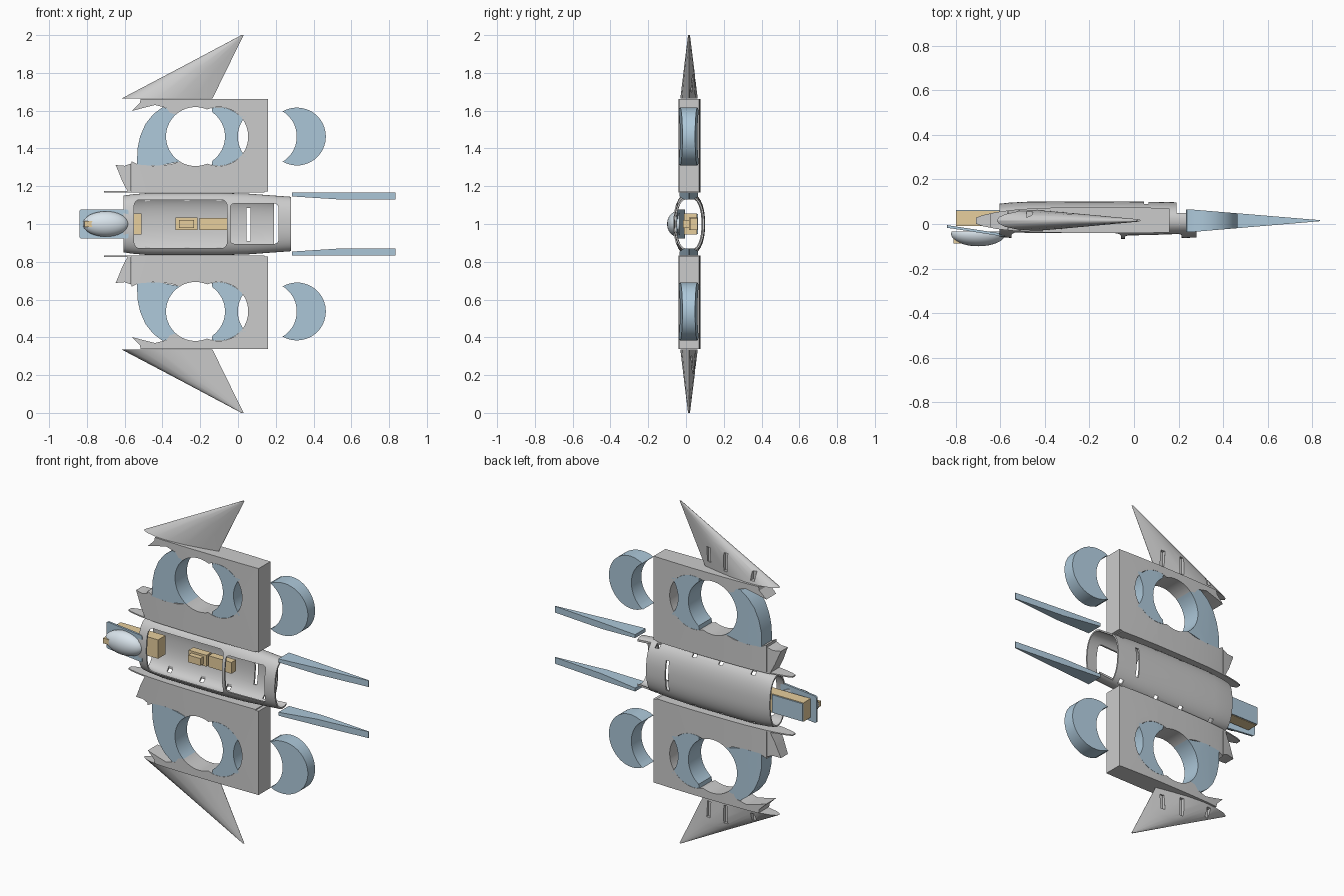
import bpy, bmesh
from math import sin, cos, pi, radians
from mathutils import Vector

if "Cube" in bpy.data.objects:
    bpy.data.objects.remove(bpy.data.objects["Cube"])


def mat(name, rgb):
    m = bpy.data.materials.new(name)
    m.diffuse_color = (*rgb, 1)
    m.use_nodes = True
    m.node_tree.nodes["Principled BSDF"].inputs["Base Color"].default_value = m.diffuse_color
    return m


BLUE = mat("blue", (0.42, 0.58, 0.70))
TAN = mat("tan", (0.80, 0.62, 0.34))
PALE = mat("pale", (0.70, 0.78, 0.84))


def finish(bm, name, material=None, smooth=True):
    bmesh.ops.recalc_face_normals(bm, faces=bm.faces[:])
    me = bpy.data.meshes.new(name)
    bm.to_mesh(me)
    bm.free()
    ob = bpy.data.objects.new(name, me)
    bpy.context.collection.objects.link(ob)
    if material:
        me.materials.append(material)
    if smooth:
        bpy.ops.object.select_all(action='DESELECT')
        ob.select_set(True)
        bpy.context.view_layer.objects.active = ob
        bpy.ops.object.shade_smooth_by_angle(angle=radians(30))
    return ob


def box(name, x, y, z, material=None, bevel=0.0):
    """Box from ranges; bevel rounds the edges that run along y."""
    bm = bmesh.new()
    bmesh.ops.create_cube(bm, size=1)
    for v in bm.verts:
        v.co = Vector((r[0] + (c + 0.5) * (r[1] - r[0]) for c, r in zip(v.co, (x, y, z))))
    if bevel:
        es = [e for e in bm.edges if abs(e.verts[0].co.y - e.verts[1].co.y) > 1e-5]
        bmesh.ops.bevel(bm, geom=es, offset=bevel, segments=4, profile=0.5, affect='EDGES')
    return finish(bm, name, material, False)


def cut(ob, cutters):
    bpy.context.view_layer.objects.active = ob
    for c in cutters:
        m = ob.modifiers.new("cut", 'BOOLEAN')
        m.operation, m.solver, m.object = 'DIFFERENCE', 'EXACT', c
        bpy.ops.object.modifier_apply(modifier=m.name)
        bpy.data.objects.remove(c, do_unlink=True)


# Airfoil stations: x, lower y, upper y
FOIL = [(-0.72, 0.005, 0.025), (-0.68, -0.01, 0.04), (-0.62, -0.022, 0.053), (-0.55, -0.03, 0.063),
        (-0.45, -0.036, 0.071), (-0.3, -0.04, 0.075), (-0.1, -0.041, 0.077), (0.05, -0.04, 0.074),
        (0.16, -0.038, 0.07), (0.26, -0.036, 0.065), (0.84, 0.013, 0.017)]


def foil(x):
    for a, b in zip(FOIL, FOIL[1:]):
        if x <= b[0]:
            t = (x - a[0]) / (b[0] - a[0])
            return a[1] + t * (b[1] - a[1]), a[2] + t * (b[2] - a[2])
    return FOIL[-1][1:]


def foil_slab(name, outline, side, material=None):
    """Outline in x,z given the thickness of the airfoil."""
    bm = bmesh.new()
    bm.faces.new([bm.verts.new((x, 0, 1 + side * (z - 1))) for x, z in outline])
    for st in FOIL[1:-1]:
        bmesh.ops.bisect_plane(bm, geom=bm.verts[:] + bm.edges[:] + bm.faces[:], dist=1e-5,
                               plane_co=(st[0], 0, 0), plane_no=(1, 0, 0))
    bmesh.ops.triangulate(bm, faces=bm.faces[:])
    faces, rim = bm.faces[:], [e for e in bm.edges if len(e.link_faces) == 1]
    twin = {}
    for v in bm.verts[:]:
        lo, hi = foil(v.co.x)
        twin[v] = bm.verts.new((v.co.x, hi, v.co.z))
        v.co.y = lo
    for f in faces:
        bm.faces.new([twin[v] for v in reversed(f.verts)])
    for e in rim:
        a, b = e.verts
        bm.faces.new((a, b, twin[b], twin[a]))
    return finish(bm, name, material)


def arc(cx, a0, a1, r=0.156, n=20, cz=1.463):
    return [(cx + r * cos(radians(a0 + (a1 - a0) * i / n)),
             cz + r * sin(radians(a0 + (a1 - a0) * i / n))) for i in range(n + 1)]


H1, H2, H3 = -0.225, -0.102, 0.155     # circle centres along the chord

panel = ([(-0.565, 1.172), (0.16, 1.172), (0.16, 1.662), (-0.515, 1.662), (-0.52, 1.64), (-0.563, 1.598),
          (-0.5, 1.615), (-0.44, 1.63), (-0.38, 1.615), (-0.36, 1.588)]
         + arc(H1, 132, 67) + arc(H2, 113, -113, n=40) + arc(H1, -67, -122)
         + [(-0.36, 1.315), (-0.45, 1.308), (-0.53, 1.315), (-0.565, 1.333)])
nose_cap = [(-0.648, 1.312), (-0.632, 1.275), (-0.614, 1.23), (-0.585, 1.174), (-0.567, 1.174),
            (-0.567, 1.32), (-0.6, 1.308)]
root_rib = [(-0.71, 1.167), (0.14, 1.167), (0.14, 1.174), (-0.71, 1.174)]
front_block = ([(-0.535, 1.312), (-0.532, 1.40), (-0.518, 1.465), (-0.49, 1.53), (-0.45, 1.58),
                (-0.40, 1.618), (-0.375, 1.613), (-0.36, 1.592)] + arc(H1, 130, 238) + [(-0.42, 1.308)])
mid_block = arc(H2, 104, 46, r=0.155) + arc(H3, 137, 223) + arc(H2, -46, -104, r=0.155) + arc(H1, -55, 55)
rear_block = arc(0.312, -119, 119, r=0.153, n=40) + arc(0.155, 60, -60)
rail = [(0.285, 1.146), (0.52, 1.131), (0.835, 1.131), (0.835, 1.168), (0.52, 1.168), (0.285, 1.166)]


def wing_tip(name, side):
    """Swept triangular tip lofted between a root and a point."""
    bm = bmesh.new()
    lens = [(0, 0), (0.02, .32), (0.08, .62), (0.2, .9), (0.38, 1), (0.6, .82), (0.8, .46), (1, .03)]
    prof = lens + [(u, -w) for u, w in reversed(lens[1:])]
    rings = []
    for z, x0, x1, h in ((1.664, -0.617, -0.135, 0.046), (1.832, -0.298, -0.053, 0.026), (2.0, 0.018, 0.03, 0.005)):
        rings.append([bm.verts.new((x0 + u * (x1 - x0), 0.016 + w * h, 1 + side * (z - 1))) for u, w in prof])
    n = len(prof)
    for a, b in zip(rings, rings[1:]):
        for i in range(n):
            j = (i + 1) % n
            bm.faces.new((a[i], a[j], b[j], b[i]))
    bm.faces.new(rings[0])
    bm.faces.new(rings[-1])
    ob = finish(bm, name)
    slots = []
    for x, y, z0, z1 in ((-0.17, 0.02, 1.70, 1.79), (-0.29, 0.03, 1.685, 1.79), (-0.47, 0.03, 1.68, 1.73)):
        zs = sorted((1 + side * (z0 - 1), 1 + side * (z1 - 1)))
        slots.append(box("slot", (x - 0.012, x + 0.012), (y, 0.1), zs))
    cut(ob, slots)


# Both wings
for side, tag in ((1, "upper"), (-1, "lower")):
    foil_slab(f"wing_panel_{tag}", panel, side)
    foil_slab(f"wing_nose_cap_{tag}", nose_cap, side)
    foil_slab(f"root_rib_{tag}", root_rib, side)
    foil_slab(f"front_fan_block_{tag}", front_block, side, BLUE)
    foil_slab(f"middle_fan_block_{tag}", mid_block, side, BLUE)
    foil_slab(f"rear_fan_block_{tag}", rear_block, side, BLUE)
    foil_slab(f"tail_rail_{tag}", rail, side, BLUE)
    wing_tip(f"wing_tip_{tag}", side)

# Fuselage: hollow oval tube, x / half width / half depth
bm = bmesh.new()
N, loops = 64, []
stations = [(-0.605, .15, .074), (-0.56, .157, .079), (-0.48, .164, .083), (-0.3, .165, .084),
            (-0.1, .165, .084), (0.05, .161, .083), (0.17, .152, .081), (0.28, .144, .078)]
for t, seq in ((0, stations), (0.009, stations[::-1])):
    for x, w, d in seq:
        ring = []
        for i in range(N):
            c, s = cos(2 * pi * i / N), sin(2 * pi * i / N)
            pw = lambda q: abs(q) ** 0.88 * (1 if q > 0 else -1)
            ring.append(bm.verts.new((x, 0.017 + (d - t) * pw(c), 1 + (w - t) * pw(s))))
        loops.append(ring)
for a, b in zip(loops, loops[1:] + loops[:1]):
    for i in range(N):
        j = (i + 1) % N
        bm.faces.new((a[i], a[j], b[j], b[i]))
fuselage = finish(bm, "fuselage_shell")
cut(fuselage, [
    box("hatch_a", (-0.55, -0.058), (-0.2, 0.0), (0.872, 1.128), bevel=0.03),
    box("hatch_b", (-0.04, 0.214), (-0.2, 0.0), (0.895, 1.108), bevel=0.02),
    box("rear_trim", (0.19, 0.4), (0.05, 0.3), (0.7, 1.3)),
    box("shell_slot", (0.045, 0.065), (0.05, 0.3), (0.91, 1.085)),
] + [box("window", (x - 0.013, x + 0.013), (0.045, 0.068), (0.7, 1.3)) for x in (-0.48, -0.27, -0.1, 0.14)])

# Equipment boxes
box("nose_battery", (-0.80, -0.51), (-0.01, 0.058), (0.945, 1.055), TAN)
box("controller_base", (-0.33, -0.215), (0.015, 0.06), (0.968, 1.034), TAN)
box("controller_top", (-0.312, -0.233), (-0.015, 0.015), (0.98, 1.022), TAN)
box("receiver", (-0.205, -0.056), (0.02, 0.062), (0.967, 1.033), TAN)
box("battery_cover", (-0.80, -0.6), (0.058, 0.064), (0.948, 1.052), BLUE)

# Nose plate, sloping under the battery
plate = box("nose_plate", (-0.84, -0.58), (-0.012, 0.0), (0.922, 1.078), BLUE, bevel=0.012)
for v in plate.data.vertices:
    v.co.y -= 0.005 + 0.04 * (v.co.x + 0.84) / 0.26

# Camera dome: half ellipsoid
bm = bmesh.new()
bmesh.ops.create_uvsphere(bm, u_segments=40, v_segments=24, radius=1)
cutr = bmesh.ops.bisect_plane(bm, geom=bm.verts[:] + bm.edges[:] + bm.faces[:], plane_co=(0, 0.2, 0),
                              plane_no=(0, 1, 0), clear_outer=True)
bmesh.ops.holes_fill(bm, edges=[e for e in bm.edges if len(e.link_faces) == 1])
for v in bm.verts:
    v.co = Vector((-0.7 + 0.122 * v.co.x, -0.045 + 0.055 * v.co.y, 1 + 0.067 * v.co.z))
finish(bm, "nose_dome", PALE)
box("nose_sensor", (-0.812, -0.77), (-0.088, -0.05), (0.985, 1.015), TAN)
